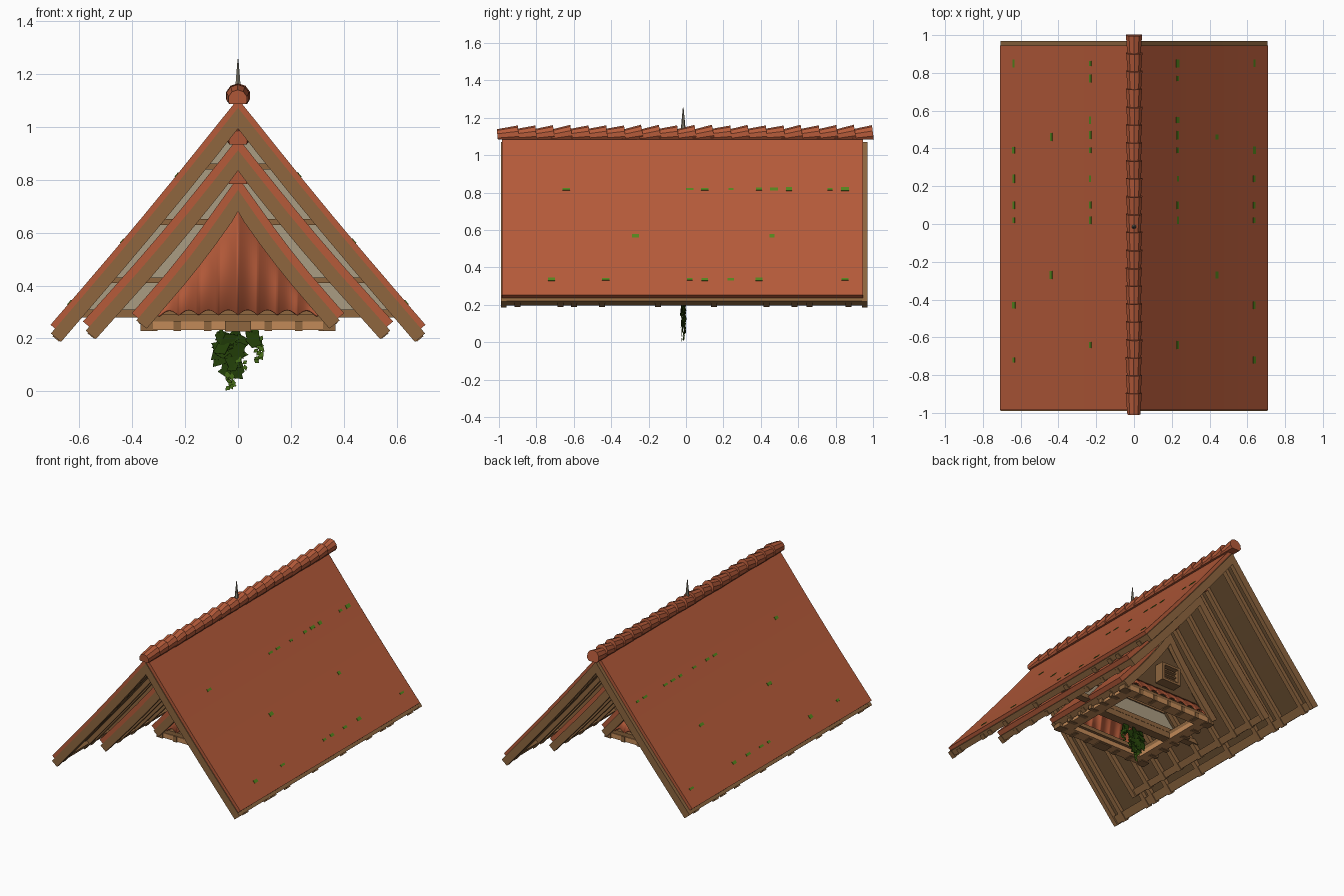
import bpy, bmesh, math, random
from mathutils import Vector, Matrix

if "Cube" in bpy.data.objects:
    bpy.data.objects.remove(bpy.data.objects["Cube"])
random.seed(4)

def mat(name, r, g, b):
    m = bpy.data.materials.new(name)
    m.diffuse_color = [((c / 255 + .055) / 1.055) ** 2.4 for c in (r, g, b)] + [1]
    m.use_nodes = True
    m.node_tree.nodes["Principled BSDF"].inputs["Base Color"].default_value = m.diffuse_color
    return m

RED = mat("terracotta", 182, 91, 58)
WOOD = mat("brown timber", 142, 102, 63)
LIGHT = mat("pale timber", 194, 138, 88)
DARK = mat("dark boarding", 104, 77, 48)
PLASTER = mat("plaster", 170, 156, 130)
MOSS = mat("moss", 84, 134, 30)
LEAF = mat("dark leaf", 34, 62, 8)
LEAF2 = mat("light leaf", 68, 106, 22)
METAL = mat("grey metal", 134, 128, 112)

def finish(name, bm, m, smooth=False):
    bmesh.ops.recalc_face_normals(bm, faces=bm.faces)
    me = bpy.data.meshes.new(name)
    bm.to_mesh(me)
    bm.free()
    me.materials.append(m)
    ob = bpy.data.objects.new(name, me)
    bpy.context.collection.objects.link(ob)
    if smooth:
        for p in me.polygons:
            p.use_smooth = True
    return ob

def prism(bm, pts, y0, y1):
    """Extrude an (x, z) outline along y."""
    a = [bm.verts.new((x, y0, z)) for x, z in pts]
    b = [bm.verts.new((x, y1, z)) for x, z in pts]
    n = len(pts)
    bm.faces.new(a)
    bm.faces.new(b[::-1])
    for i in range(n):
        bm.faces.new((a[i], b[i], b[(i + 1) % n], a[(i + 1) % n]))

def box(bm, x0, x1, y0, y1, z0, z1):
    prism(bm, [(x0, z0), (x1, z0), (x1, z1), (x0, z1)], y0, y1)

class Roof:
    def __init__(s, hw, top, eave, sag, tile):
        s.hw, s.top, s.eave, s.sag, s.tile = hw, top, eave, sag, tile
        L = math.hypot(hw, top - eave)
        s.len, s.n = L, ((top - eave) / L, hw / L)

    def at(s, t, d):
        """Point at fraction t down the slope, offset d along its normal."""
        if t <= 0:
            return (0, s.top + d / s.n[1])
        o = d - s.sag * math.sin(math.pi * min(t, 1))
        return (s.hw * t + s.n[0] * o, s.top - (s.top - s.eave) * t + s.n[1] * o)

    def slab(s, bm, d0, d1, t0, t1, y0, y1, k=6):
        ts = [t0 + (t1 - t0) * i / k for i in range(k + 1)]
        pts = [s.at(t, d1) for t in ts] + [s.at(t, d0) for t in reversed(ts)]
        for sx in (1, -1):
            prism(bm, [(x * sx, z) for x, z in pts], y0, y1)

def build_roof(label, r, y0, y1, ext, rafters, ncaps):
    # tile skin, boarding below, gable boards, eave boards and rafters
    bm = bmesh.new(); r.slab(bm, 0, r.tile, 0, 1.012, y0 + .005, y1 - .025)
    ob = finish(label + "_tile_slopes", bm, RED)
    bpy.ops.object.select_all(action='DESELECT')
    ob.select_set(True)
    bpy.context.view_layer.objects.active = ob
    bpy.ops.object.shade_smooth_by_angle(angle=math.radians(35))
    bm = bmesh.new(); r.slab(bm, -.012, 0, 0, 1, y0 + .01, y1 - .01)
    finish(label + "_boarding", bm, DARK)
    bm = bmesh.new()
    for a, b in ((y0, y0 + .03), (y1 - .03, y1)):
        r.slab(bm, -.046, .004, 0, 1 + ext, a, b)
    finish(label + "_gable_boards", bm, WOOD)
    bm = bmesh.new(); r.slab(bm, -.035, .003, 1 - .02, 1 + ext * .9, y0 + .01, y1 - .01, 1)
    finish(label + "_eave_boards", bm, WOOD)
    bm = bmesh.new()
    for y in rafters:
        r.slab(bm, -.04, -.008, 0, 1 + ext * 1.1, y - .016, y + .016)
    finish(label + "_rafters", bm, WOOD)
    # overlapping tilted half-round ridge caps
    bm = bmesh.new()
    step = (y1 - y0 + .03) / ncaps
    for i in range(ncaps):
        c = Vector((random.uniform(-.002, .002), y0 - .009 + step * (i + .5), r.top + r.tile + .018))
        M = Matrix.Translation(c) @ Matrix.Rotation(math.radians(-82 + random.uniform(-3, 3)), 4, 'X')
        vs = bmesh.ops.create_cone(bm, cap_ends=True, segments=10, radius1=.036, radius2=.045,
                                   depth=step * 1.2, matrix=M)["verts"]
        fs = list({f for v in vs for f in v.link_faces})
        es = list({e for v in vs for e in v.link_edges})
        bmesh.ops.bisect_plane(bm, geom=vs + es + fs, plane_co=c - Vector((0, 0, .024)),
                               plane_no=(0, 0, 1), clear_inner=True)
    bmesh.ops.holes_fill(bm, edges=bm.edges)
    finish(label + "_ridge_caps", bm, RED)

outer = Roof(.68, 1.065, .245, .007, .026)
middle = Roof(.553, .905, .25, .01, .034)
inner = Roof(.37, .755, .28, .012, .034)
build_roof("outer_roof", outer, -.99, .97, .035, [-.9, -.67, -.6, -.45, -.15, .15, .43, .58, .66, .87], 21)
build_roof("middle_roof", middle, -.655, .65, .035, [-.5, -.35, -.2, 0, .2, .35, .5], 14)
build_roof("inner_roof", inner, -.36, .36, .03, [-.2, -.07, .07, .2], 8)

# plastered cross wall with timber sill and rails
bm = bmesh.new()
prism(bm, [(-.6, .3), (.6, .3), (0, 1.03)], -.012, .012)
finish("plaster_wall", bm, PLASTER)
bm = bmesh.new()
box(bm, -.6, .6, -.025, .025, .28, .31)
for z in (.42, .64, .85):
    w = .6 * (1.02 - z) / .72
    box(bm, -w, w, -.02, .02, z - .011, z + .011)
finish("wall_timbers", bm, WOOD)

# scalloped tile cladding: full height in front, a low skirt at the back
for sy, label, limit in ((-1, "front", 1), (1, "back", .38)):
    bm = bmesh.new()
    n, rows = 96, []
    for i in range(n + 1):
        x = -.32 + .64 * i / n
        w = abs(math.sin(math.pi * x / .075))
        top = min(limit, max(.315, .71 - abs(x) * 1.28))
        z0 = .288 + .02 * w
        rows.append([bm.verts.new((x, sy * (.345 - .003 * w), z0)),
                     bm.verts.new((x, sy * (.29 - .001 * w), top))])
    for a, b in zip(rows, rows[1:]):
        bm.faces.new((a[0], b[0], b[1], a[1]))
    ob = finish(label + "_gable_tiles", bm, RED, True)
    ob.modifiers.new("thickness", 'SOLIDIFY').thickness = .008
bm = bmesh.new()
prism(bm, [(-.3, .33), (.3, .33), (0, .72)], .28, .3)
finish("back_gable_boarding", bm, DARK)

# square base frame: upper beams, pale lower planks, corbel blocks
def ring(bm, hx, hy, w, z0, z1):
    for s in (-1, 1):
        a, b = sorted((s * hy, s * (hy - w)))
        box(bm, -hx, hx, a, b, z0, z1)
        a, b = sorted((s * hx, s * (hx - w)))
        box(bm, a, b, -hy + w, hy - w, z0, z1)
bm = bmesh.new(); ring(bm, .36, .34, .09, .264, .29)
finish("base_upper_beams", bm, WOOD)
bm = bmesh.new(); ring(bm, .345, .345, .075, .232, .265)
finish("base_pale_planks", bm, LIGHT)
bm = bmesh.new()
for s in (-1, 1):
    for i in range(7):
        p = -.345 + .115 * i
        w = .024 if i in (0, 6) else .014
        box(bm, p - w, p + w, s * .32 - .03, s * .32 + .03, .228, .266)
        box(bm, s * .335 - .03, s * .335 + .03, p * .9 - w, p * .9 + w, .228, .266)
box(bm, -.05, .05, -.352, -.28, .226, .266)
box(bm, -.28, .28, -.03, .03, .235, .275)
finish("base_corbels", bm, WOOD)

# slatted vent in the rear gable
bm = bmesh.new()
for s in (-1, 1):
    box(bm, s * .065 - .01, s * .065 + .01, .29, .37, .4, .51)
    box(bm, -.075, .075, .29, .37, .455 + s * .055 - .008, .455 + s * .055 + .008)
for i in range(3):
    box(bm, -.06, .06, .3, .35, .425 + .03 * i - .005, .425 + .03 * i + .005)
finish("rear_vent", bm, WOOD)

# metal spire
bm = bmesh.new()
bmesh.ops.create_cone(bm, cap_ends=True, segments=6, radius1=.017, radius2=.002, depth=.16,
                      matrix=Matrix.Translation((0, -.015, 1.175)))
finish("ridge_spire", bm, METAL)

# hanging vine: diamond leaves in strands (x0, x1, top z, bottom z, half width, count)
def leaves(name, m, strands, size):
    bm = bmesh.new()
    for x0, x1, z1, z0, hw, n in strands:
        for i in range(n):
            f = i / max(1, n - 1)
            c = Vector((x0 + (x1 - x0) * f + random.uniform(-hw, hw),
                        random.uniform(-.026, -.004), z1 + (z0 - z1) * f))
            R = Matrix.Rotation(random.uniform(0, 6.28), 3, 'Y') @ Matrix.Rotation(random.uniform(-.3, .3), 3, 'X')
            k = size * random.uniform(.8, 1.2)
            q = [(-k, 0, 0), (0, .003, -k * .7), (k, 0, 0), (0, .003, k * .7)]
            bm.faces.new([bm.verts.new(c + R @ Vector(v)) for v in q])
    ob = finish(name, bm, m)
    ob.modifiers.new("thickness", 'SOLIDIFY').thickness = .002
leaves("vine_mass", LEAF, [(-.02, -.045, .215, .12, .05, 34), (-.03, -.02, .12, .07, .025, 9),
                           (.05, .08, .215, .18, .015, 6)], .033)
leaves("vine_tips", LEAF2, [(-.03, -.028, .07, .013, .012, 10), (.08, .07, .2, .115, .018, 12),
                            (-.01, .02, .15, .08, .03, 8)], .014)

# moss flecks lying on the outer slopes
bm = bmesh.new()
for sx in (-1, 1):
    for z, ys in ((.84, (-.64, .02, .1, .24, .39, .47, .55, .77, .85)),
                  (.59, (-.27, .46)), (.355, (-.72, -.43, .02, .1, .24, .39, .85))):
        for y in ys:
            t = (outer.top + .055 - z) / (outer.top - outer.eave) - .025
            h, v = random.uniform(.012, .022), random.uniform(.006, .011)
            p = [outer.at(t - v, .022), outer.at(t - v, .029), outer.at(t + v, .029), outer.at(t + v, .022)]
            prism(bm, [(x * sx, zz) for x, zz in p], y - h, y + h)
finish("moss_flecks", bm, MOSS)
